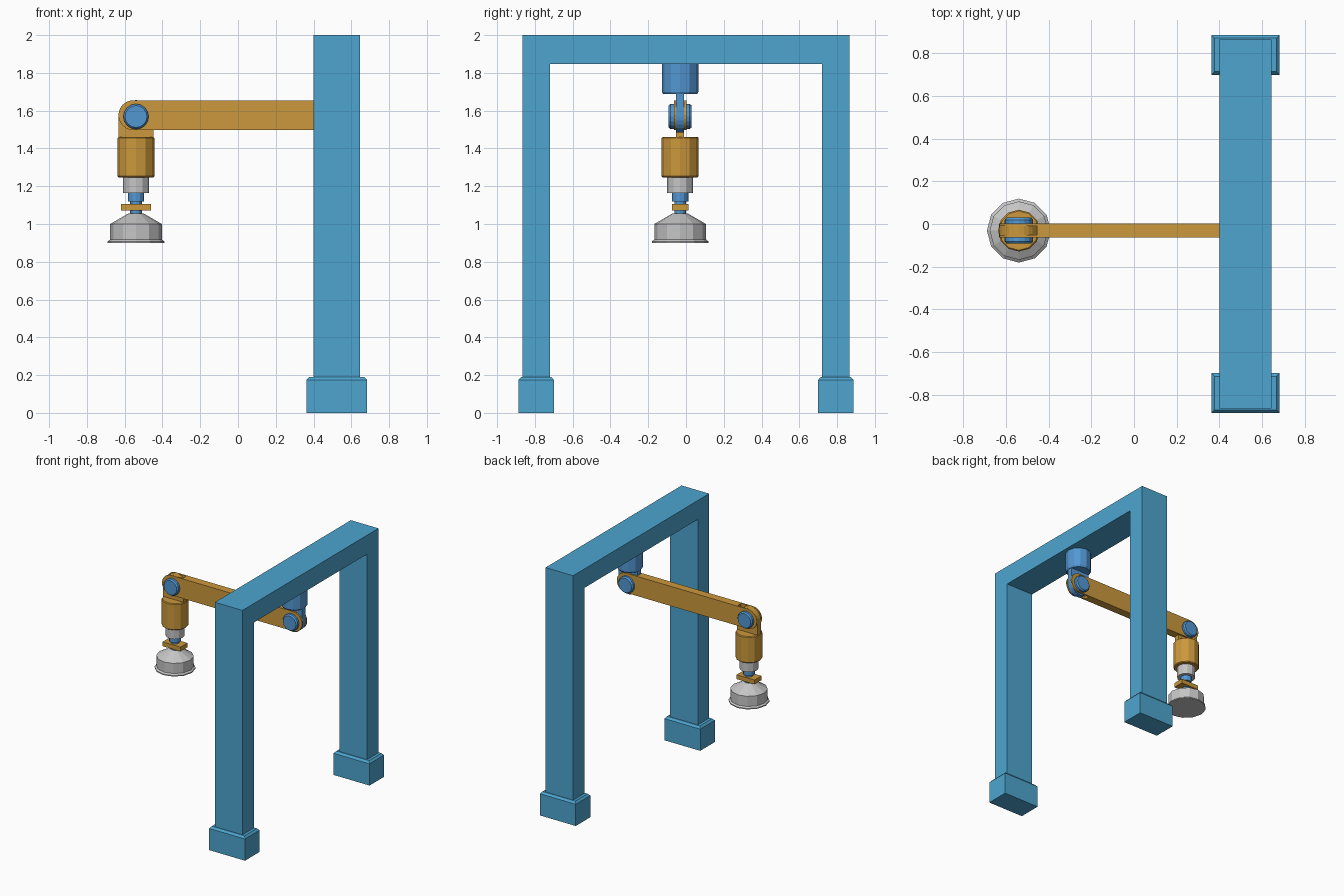
import bpy, bmesh, math
from mathutils import Matrix, Vector

if "Cube" in bpy.data.objects:
    bpy.data.objects.remove(bpy.data.objects["Cube"], do_unlink=True)


def material(name, rgb):
    m = bpy.data.materials.new(name)
    m.use_nodes = True
    m.diffuse_color = (*rgb, 1)
    m.node_tree.nodes["Principled BSDF"].inputs["Base Color"].default_value = (*rgb, 1)
    return m


FRAME = material("frame blue", (0.075, 0.375, 0.63))
JOINT = material("joint blue", (0.085, 0.31, 0.65))
ORANGE = material("arm orange", (0.6, 0.315, 0.045))
GREY = material("light grey", (0.56, 0.56, 0.56))

ARM_Y = -0.031
TOOL_X, BASE_X = -0.54, 0.523
PIVOT_Z = 1.569


def finish(name, bm, mat):
    bmesh.ops.recalc_face_normals(bm, faces=bm.faces)
    mesh = bpy.data.meshes.new(name)
    bm.to_mesh(mesh)
    bm.free()
    mesh.materials.append(mat)
    ob = bpy.data.objects.new(name, mesh)
    bpy.context.collection.objects.link(ob)
    return ob


def prism(name, points, direction, mat):
    """Extrude a closed outline along a direction."""
    bm = bmesh.new()
    face = bm.faces.new([bm.verts.new(p) for p in points])
    out = bmesh.ops.extrude_face_region(bm, geom=[face])
    moved = [g for g in out["geom"] if isinstance(g, bmesh.types.BMVert)]
    bmesh.ops.translate(bm, verts=moved, vec=Vector(direction))
    return finish(name, bm, mat)


def box(name, lo, hi, mat):
    pts = [(lo[0], lo[1], lo[2]), (hi[0], lo[1], lo[2]),
           (hi[0], hi[1], lo[2]), (lo[0], hi[1], lo[2])]
    return prism(name, pts, (0, 0, hi[2] - lo[2]), mat)


def turned(name, profile, centre, mat, sides=12, along_y=False):
    """Faceted turned part from (radius, height) pairs, capped at both ends."""
    bm = bmesh.new()
    rings = []
    for r, h in profile:
        rings.append([bm.verts.new((r * math.cos(a), r * math.sin(a), h))
                      for a in (math.tau * i / sides for i in range(sides))])
    for low, high in zip(rings, rings[1:]):
        for i in range(sides):
            j = (i + 1) % sides
            bm.faces.new((low[i], low[j], high[j], high[i]))
    bm.faces.new(rings[0])
    bm.faces.new(rings[-1])
    if along_y:
        bm.transform(Matrix.Rotation(math.pi / 2, 4, "X"))
    bm.transform(Matrix.Translation(centre))
    return finish(name, bm, mat)


def arc(x, z, r, start, end, y, steps=12):
    angles = [math.radians(start + (end - start) * i / steps) for i in range(steps + 1)]
    return [(x + r * math.cos(a), y, z + r * math.sin(a)) for a in angles]


# Gantry: one portal outline given depth
portal = [(-0.866, 0.1), (-0.866, 2), (0.866, 2), (0.866, 0.1),
          (0.721, 0.1), (0.721, 1.847), (-0.721, 1.847), (-0.721, 0.1)]
prism("gantry_frame", [(0.4, y, z) for y, z in portal], (0.246, 0, 0), FRAME)

# Feet with a sloped top edge
for side, label in ((-1, "front"), (1, "back")):
    y0, y1 = sorted((side * 0.886, side * 0.7))
    foot = box(label + "_foot", (0.363, y0, 0), (0.683, y1, 0.175), FRAME)
    bm = bmesh.new()
    bm.from_mesh(foot.data)
    top = max(bm.faces, key=lambda f: f.calc_center_median().z)
    bmesh.ops.inset_region(bm, faces=[top], thickness=0.02, depth=0)
    bmesh.ops.translate(bm, verts=top.verts, vec=(0, 0, 0.016))
    bm.to_mesh(foot.data)
    bm.free()

# Hanging base under the beam
turned("base_mount", [(0.09, 1.688), (0.097, 1.7), (0.097, 1.85)],
       (BASE_X, ARM_Y, 0), JOINT)
T = 0.021
prism("base_tongue",
      arc(BASE_X, PIVOT_Z, 0.085, 180, 360, ARM_Y - T)
      + [(BASE_X + 0.085, ARM_Y - T, 1.7), (BASE_X - 0.085, ARM_Y - T, 1.7)],
      (0, 2 * T, 0), JOINT)

# Arm: two long cheeks with a core between, leaving a fork at each end
ARM_Z, ARM_R, W = 1.576, 0.079, 0.033
for label, y0, y1 in (("front", -W, -T), ("back", T, W)):
    outline = (arc(TOOL_X - 0.014, ARM_Z, ARM_R, 90, 270, ARM_Y + y0)
               + arc(BASE_X + 0.014, ARM_Z, ARM_R, -90, 90, ARM_Y + y0))
    prism("arm_cheek_" + label, outline, (0, y1 - y0, 0), ORANGE)
box("arm_core", (TOOL_X + 0.085, ARM_Y - T, ARM_Z - ARM_R),
    (BASE_X - 0.085, ARM_Y + T, ARM_Z + ARM_R), ORANGE)

# Pivot pins
for label, x in (("base", BASE_X), ("tool", TOOL_X)):
    turned(label + "_pin", [(0.058, -0.061), (0.067, -0.05), (0.067, 0.05), (0.058, 0.061)],
           (x, ARM_Y, PIVOT_Z), JOINT, sides=16, along_y=True)

# Tool wrist
prism("wrist_tongue",
      arc(TOOL_X, PIVOT_Z - 0.005, 0.092, 0, 180, ARM_Y - T)
      + [(TOOL_X - 0.092, ARM_Y - T, 1.45), (TOOL_X + 0.092, ARM_Y - T, 1.45)],
      (0, 2 * T, 0), ORANGE)
tool = (TOOL_X, ARM_Y, 0)
turned("wrist_body", [(0.092, 1.247), (0.098, 1.253), (0.098, 1.455), (0.092, 1.461)],
       tool, ORANGE)
turned("wrist_collar", [(0.069, 1.163), (0.069, 1.25)], tool, GREY)
turned("wrist_shaft", [(0.031, 1.05), (0.031, 1.118), (0.043, 1.12), (0.043, 1.165)],
       tool, JOINT)
box("tool_plate", (TOOL_X - 0.08, ARM_Y - 0.044, 1.071),
    (TOOL_X + 0.08, ARM_Y + 0.044, 1.106), ORANGE)

# Suction cup
turned("suction_cup", [(0.15, 0.9), (0.15, 0.908), (0.137, 0.918), (0.137, 1.0),
                       (0.04, 1.056)], tool, GREY)
